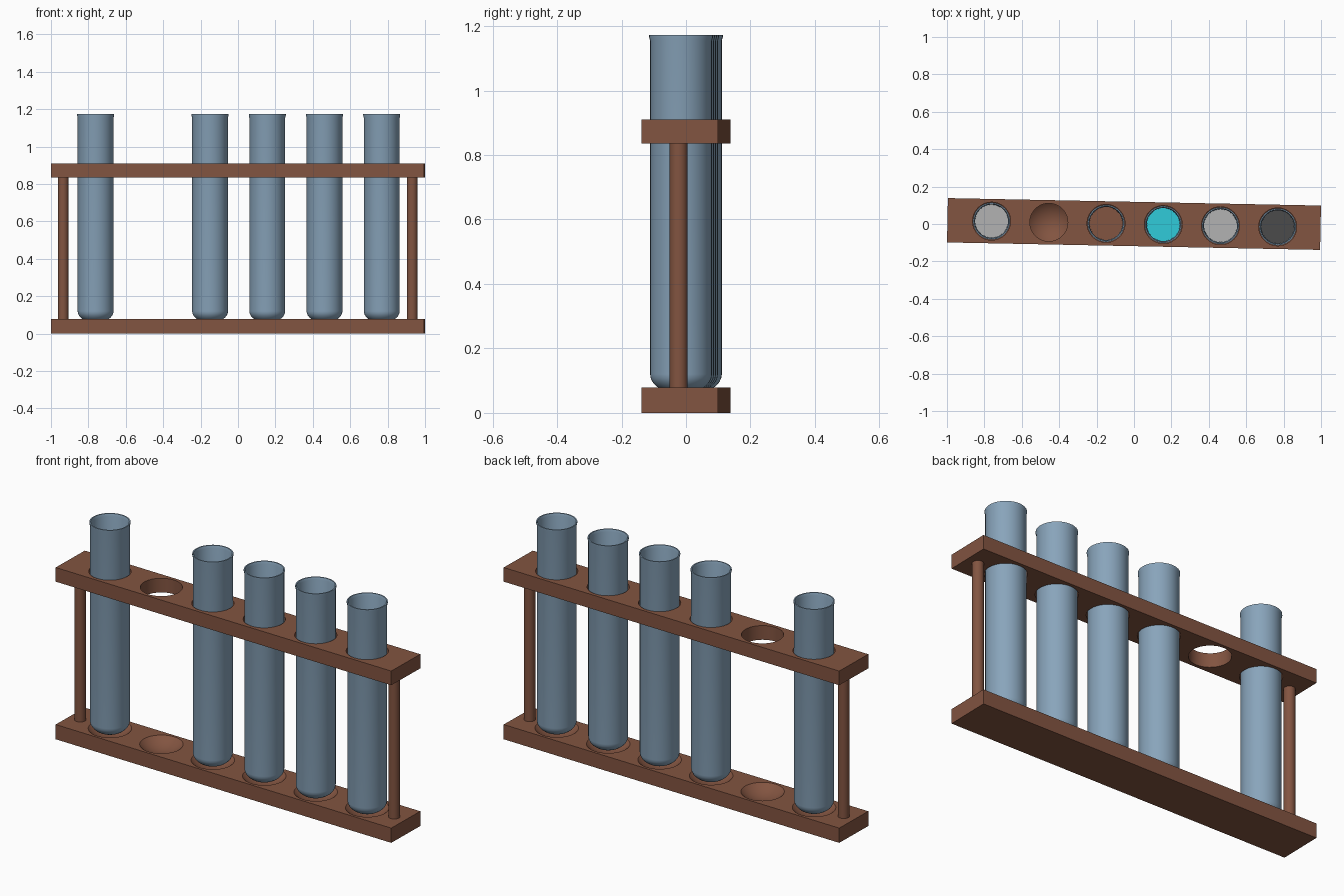
import bpy, bmesh, math
from mathutils import Matrix

if "Cube" in bpy.data.objects:
    bpy.data.objects.remove(bpy.data.objects["Cube"])

TURN = Matrix.Rotation(-0.02, 4, 'Z')          # the whole rack is slightly turned
SLOTS = [0.0035 + 0.306 * (i - 2.5) for i in range(6)]


def material(name, rgb):
    m = bpy.data.materials.new(name)
    m.diffuse_color = (*rgb, 1)
    m.use_nodes = True
    m.node_tree.nodes["Principled BSDF"].inputs["Base Color"].default_value = m.diffuse_color
    return m


WOOD = material("brown", (0.225, 0.089, 0.052))
GLASS = material("blue_grey_glass", (0.25, 0.375, 0.50))
CYAN = material("cyan_liquid", (0.03, 0.60, 0.70))
GREY = material("grey_liquid", (0.45, 0.45, 0.45))
DARK = material("dark_liquid", (0.07, 0.07, 0.07))


def finish(bm, name, mat=None, loc=(0, 0, 0), smooth=True):
    bmesh.ops.recalc_face_normals(bm, faces=bm.faces)
    me = bpy.data.meshes.new(name)
    bm.to_mesh(me)
    bm.free()
    ob = bpy.data.objects.new(name, me)
    bpy.context.collection.objects.link(ob)
    if mat:
        me.materials.append(mat)
    ob.matrix_world = TURN @ Matrix.Translation(loc)
    if smooth:
        smooth_edges(ob)
    return ob


def select(ob):
    bpy.ops.object.select_all(action='DESELECT')
    ob.select_set(True)
    bpy.context.view_layer.objects.active = ob


def smooth_edges(ob):
    bpy.context.view_layer.update()
    select(ob)
    bpy.ops.object.shade_smooth_by_angle(angle=math.radians(35))


def lathe(name, profile, mat, loc, steps=40):
    """Spin an (r, z) profile whose ends lie on the axis."""
    bm = bmesh.new()
    vs = [bm.verts.new((r, 0, z)) for r, z in profile]
    es = [bm.edges.new(p) for p in zip(vs, vs[1:])]
    bmesh.ops.spin(bm, geom=vs + es, axis=(0, 0, 1), cent=(0, 0, 0),
                   angle=math.tau, steps=steps)
    bmesh.ops.remove_doubles(bm, verts=bm.verts, dist=1e-5)
    return finish(bm, name, mat, loc)


def plank(name, z0, z1, add_cutter):
    """Wooden board with one cut per slot."""
    bm = bmesh.new()
    bmesh.ops.create_cube(bm, size=1, matrix=Matrix.Translation((0, 0, (z0 + z1) / 2))
                          @ Matrix.Diagonal((1.995, 0.237, z1 - z0, 1)))
    board = finish(bm, name, WOOD, smooth=False)
    cb = bmesh.new()
    for x in SLOTS:
        add_cutter(cb, x)
    cutter = finish(cb, name + "_cutter", WOOD, smooth=False)
    cutter.hide_render = True
    mod = board.modifiers.new("cuts", 'BOOLEAN')
    mod.operation, mod.solver, mod.object = 'DIFFERENCE', 'EXACT', cutter
    bpy.context.view_layer.update()
    select(board)
    bpy.ops.object.modifier_apply(modifier=mod.name)
    bpy.data.objects.remove(cutter)
    smooth_edges(board)


# Base with shallow round dimples, upper shelf with through holes
plank("base_board", 0, 0.078, lambda bm, x: bmesh.ops.create_uvsphere(
    bm, u_segments=40, v_segments=40, radius=0.152,
    matrix=Matrix.Translation((x, 0, 0.188))))
plank("upper_shelf", 0.835, 0.91, lambda bm, x: bmesh.ops.create_cone(
    bm, cap_ends=True, segments=40, radius1=0.1015, radius2=0.1015, depth=0.3,
    matrix=Matrix.Translation((x, 0, 0.87))))

# End posts
for side, x in (("left", -0.935), ("right", 0.932)):
    lathe(side + "_post", [(0, 0.07), (0.028, 0.07), (0.028, 0.84), (0, 0.84)],
          WOOD, (x, -0.004, 0), 24)


def bowl(r, depth, z, n=8):
    """Rounded bottom, from the axis out to radius r at height z."""
    return [(r * math.sin(a), z - depth * math.cos(a))
            for a in (math.pi / 2 * i / n for i in range(n + 1))]


# Test tubes with their liquids; the second slot is empty
LIQUIDS = [GREY, None, WOOD, CYAN, GREY, DARK]
for i, (x, liquid) in enumerate(zip(SLOTS, LIQUIDS)):
    if liquid is None:
        continue
    outer = bowl(0.096, 0.062, 0.12)
    inner = bowl(0.089, 0.055, 0.12)
    lip = [(0.096, 1.155), (0.099, 1.166), (0.099, 1.173), (0.093, 1.173), (0.089, 1.160)]
    lathe(f"test_tube_{i + 1}", outer + lip + inner[::-1], GLASS, (x, 0, 0))
    lathe(f"liquid_{i + 1}", bowl(0.0885, 0.054, 0.12) + [(0.0885, 0.6), (0, 0.6)],
          liquid, (x, 0, 0))
